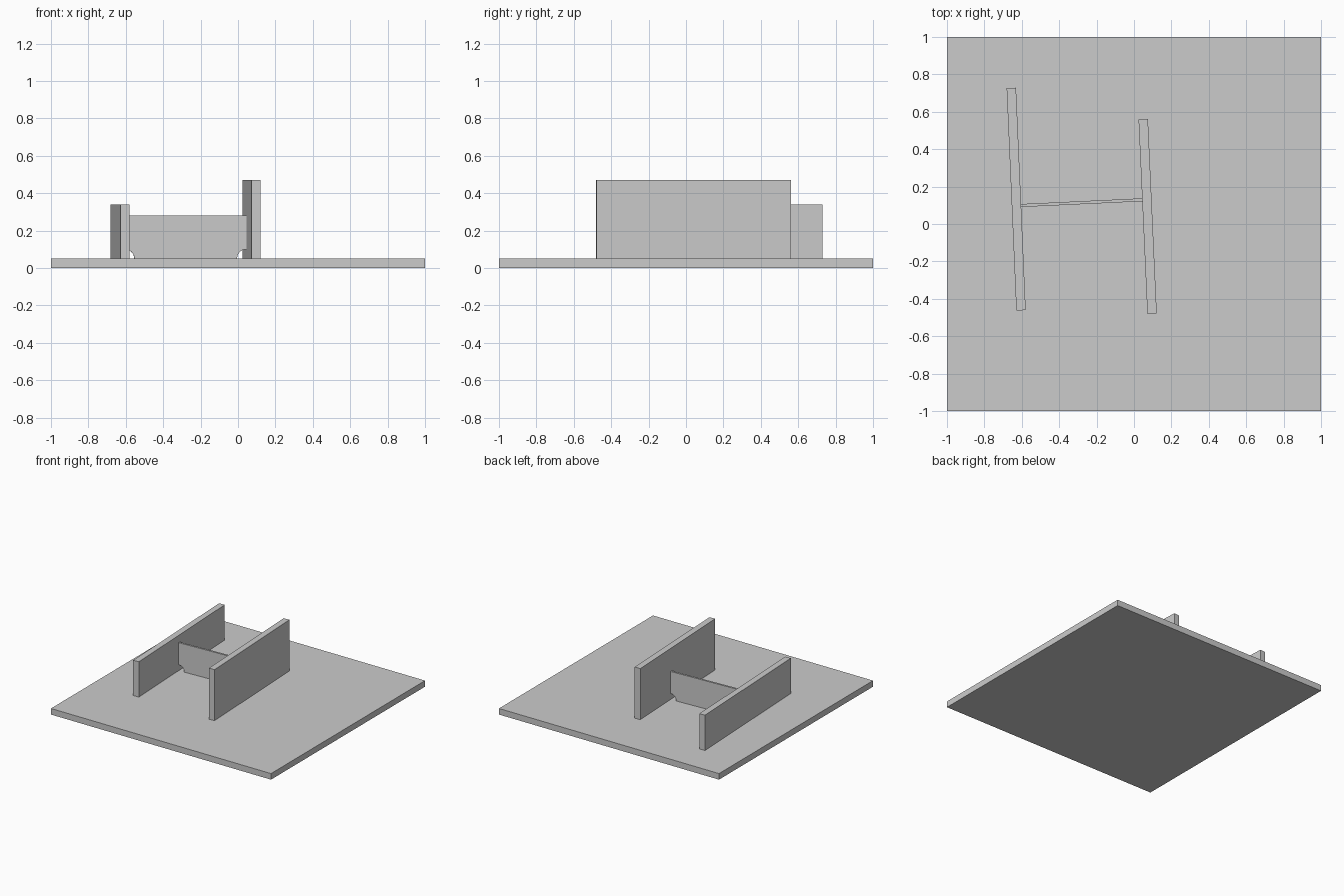
import bpy, math
from mathutils import Matrix

cube = bpy.data.objects.get("Cube")
if cube:
    bpy.data.objects.remove(cube, do_unlink=True)

# Single plain grey
grey = bpy.data.materials.new("plain_grey")
grey.use_nodes = True
colour = (0.6, 0.6, 0.6, 1)
grey.diffuse_color = colour
grey.node_tree.nodes["Principled BSDF"].inputs["Base Color"].default_value = colour

PLATE_TOP = 0.05


def prism(name, profile, thickness, matrix):
    """Extrude an x-z profile along y, centred on y = 0, then place it."""
    n = len(profile)
    verts = [(x, y, z) for y in (-thickness / 2, thickness / 2) for x, z in profile]
    faces = [list(range(n)), list(range(2 * n - 1, n - 1, -1))]
    for i in range(n):
        j = (i + 1) % n
        faces.append([j, i, i + n, j + n])
    mesh = bpy.data.meshes.new(name)
    mesh.from_pydata(verts, [], faces)
    mesh.transform(matrix)
    mesh.materials.append(grey)
    obj = bpy.data.objects.new(name, mesh)
    bpy.context.collection.objects.link(obj)
    return obj


def box(name, length, thickness, z0, z1, x=0, y=0, angle=0):
    h = length / 2
    place = Matrix.Translation((x, y, 0)) @ Matrix.Rotation(math.radians(angle), 4, "Z")
    return prism(name, [(-h, z0), (h, z0), (h, z1), (-h, z1)], thickness, place)


# Base plate
box("base_plate", 2, 2, 0, PLATE_TOP)

# Upright side plates, slightly skewed on the base
box("right_upright", 1.19, 0.05, PLATE_TOP, 0.34, -0.63, 0.133, 92.5)
box("left_upright", 1.04, 0.05, PLATE_TOP, 0.47, 0.073, 0.04, 92.6)

# Cross web with quarter-round cut-outs in its lower corners
half, radius, steps = 0.325, 0.05, 10
arc = [(half - radius * math.cos(a), PLATE_TOP + radius * math.sin(a))
       for a in (math.pi / 2 * i / steps for i in range(steps + 1))]
web_profile = arc + [(half, 0.28), (-half, 0.28)] + [(-x, z) for x, z in reversed(arc)]
prism("cross_web", web_profile, 0.016,
      Matrix.Translation((-0.28, 0.114, 0)) @ Matrix.Rotation(math.radians(2.7), 4, "Z"))
